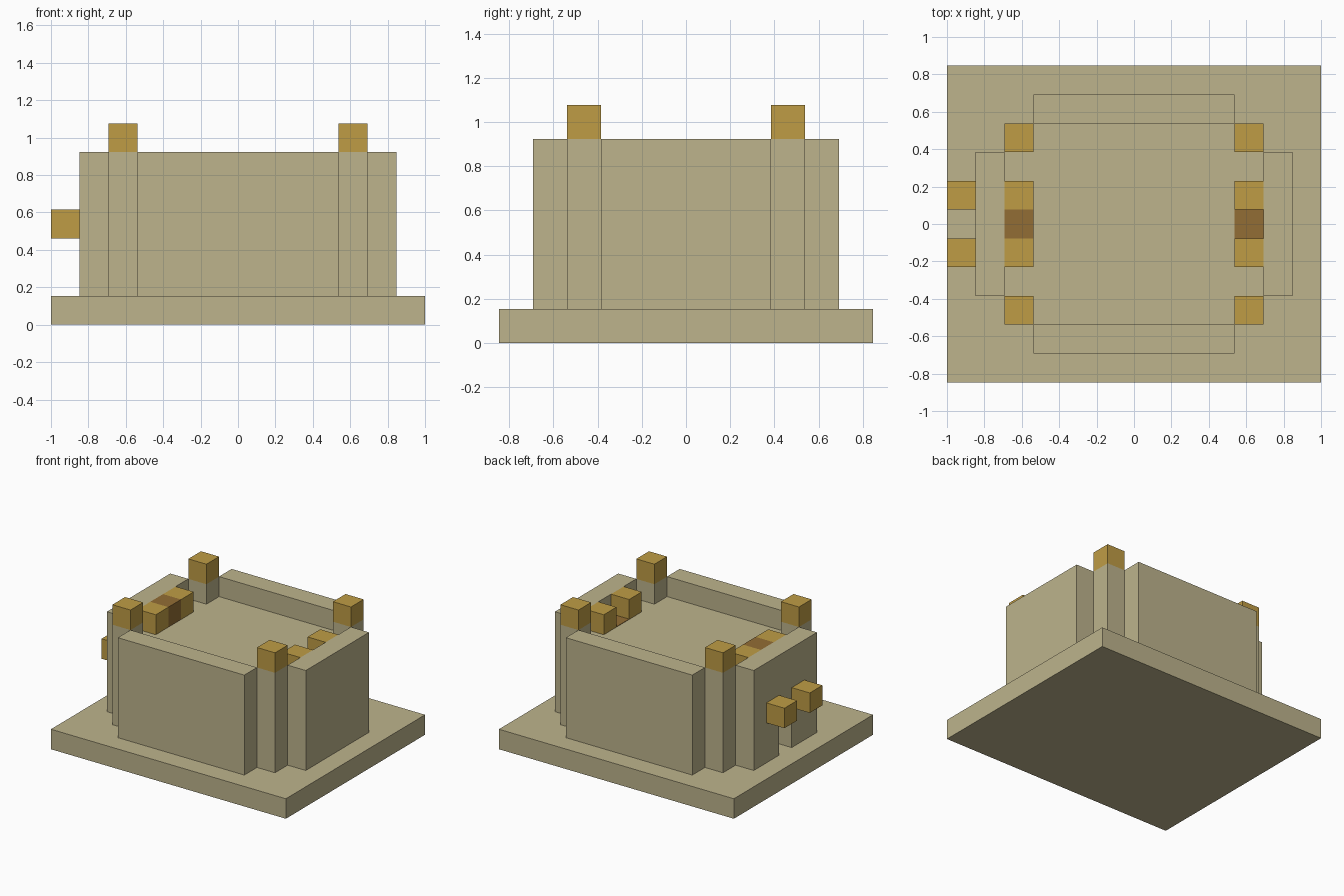
import bpy
import bmesh
from mathutils import Vector

U = 2 / 13  # one block; all sizes below are in blocks

if "Cube" in bpy.data.objects:
    bpy.data.objects.remove(bpy.data.objects["Cube"], do_unlink=True)


def material(name, color):
    mat = bpy.data.materials.new(name)
    mat.use_nodes = True
    mat.diffuse_color = (*color, 1)
    bsdf = mat.node_tree.nodes["Principled BSDF"]
    bsdf.inputs["Base Color"].default_value = (*color, 1)
    bsdf.inputs["Roughness"].default_value = 0.9
    return mat


stone = material("sandstone", (0.51, 0.455, 0.265))
gold = material("gold", (0.52, 0.335, 0.06))
brown = material("brown", (0.29, 0.155, 0.035))


def prism(name, outline, push, mat):
    """Extrude a closed outline of points along a vector."""
    bm = bmesh.new()
    face = bm.faces.new([bm.verts.new(Vector(p) * U) for p in outline])
    moved = bmesh.ops.extrude_face_region(bm, geom=[face], use_keep_orig=True)["geom"]
    verts = [g for g in moved if isinstance(g, bmesh.types.BMVert)]
    bmesh.ops.translate(bm, verts=verts, vec=Vector(push) * U)
    bmesh.ops.recalc_face_normals(bm, faces=bm.faces)
    mesh = bpy.data.meshes.new(name)
    bm.to_mesh(mesh)
    bm.free()
    mesh.materials.append(mat)
    obj = bpy.data.objects.new(name, mesh)
    bpy.context.collection.objects.link(obj)
    return obj


def block(name, x, y, z, mat, sx=1, sy=1, sz=1):
    """Box centred on x, y with its bottom at z."""
    x0, x1, y0, y1 = x - sx / 2, x + sx / 2, y - sy / 2, y + sy / 2
    return prism(name, [(x0, y0, z), (x1, y0, z), (x1, y1, z), (x0, y1, z)],
                 (0, 0, sz), mat)


# Base slab
block("base", 0, 0, 0, stone, 13, 11, 1)

# Front, back and left walls
block("front_wall", 0, -4, 1, stone, 7, 1, 5)
block("back_wall", 0, 4, 1, stone, 7, 1, 5)
block("left_wall", 5, 0, 1, stone, 1, 5, 5)

# Right wall with a doorway two blocks high
half = [(0.5, 1), (0.5, 3)]
door = half + [(-y, z) for y, z in reversed(half)]
wall = [(-2.5, 1), (-2.5, 6), (2.5, 6), (2.5, 1)] + door
prism("right_wall", [(-5.5, y, z) for y, z in wall], (1, 0, 0), stone)

# Roof deck, notched at the corners for the posts
deck = []
for sx, sy in ((1, 1), (-1, 1), (-1, -1), (1, -1)):
    corner = [(4.5, 2.5), (3.5, 2.5), (3.5, 3.5)]
    if sx * sy < 0:
        corner.reverse()
    deck += [(sx * x, sy * y, 4) for x, y in corner]
prism("roof_deck", deck, (0, 0, 1), stone)

# Corner posts with gold caps, and gold blocks on the deck
for sx, side in ((1, "left"), (-1, "right")):
    for sy, end in ((1, "back"), (-1, "front")):
        block(f"{end}_{side}_post", sx * 4, sy * 3, 1, stone, sz=5)
        block(f"{end}_{side}_post_cap", sx * 4, sy * 3, 6, gold)
        block(f"{end}_{side}_deck_block", sx * 4, sy, 5, gold)

# Gold blocks on the outside of the right wall, beside the doorway
for sy, end in ((1, "back"), (-1, "front")):
    block(f"{end}_door_lamp", -6, sy, 3, gold)

# Brown block on the right, brown panel flush with the deck on the left
block("right_deck_block", -4, 0, 5, brown)
block("left_deck_panel", 4, 0, 5, brown, sz=0.02)
